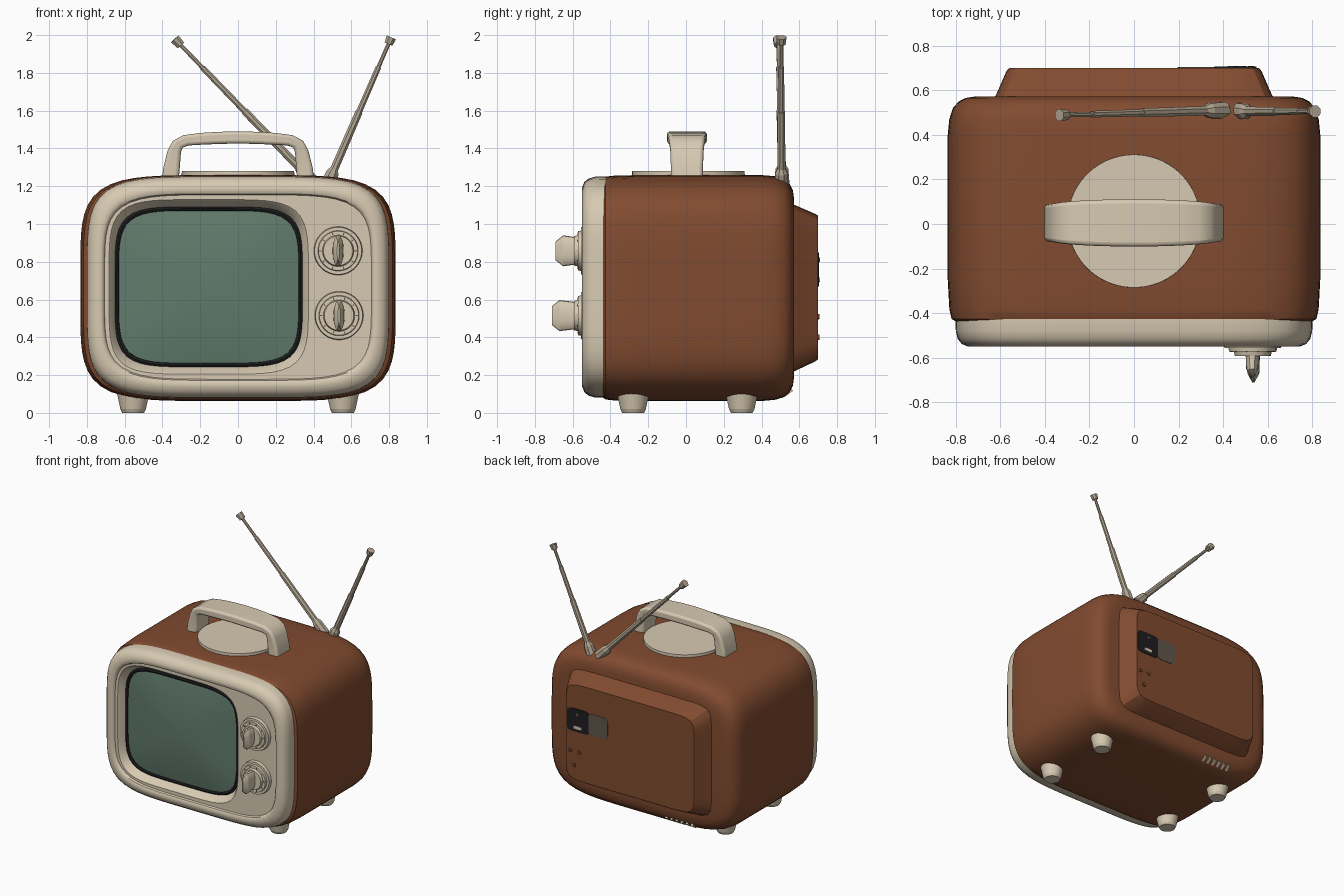
import bpy, bmesh, math
from mathutils import Vector

if "Cube" in bpy.data.objects:
    bpy.data.objects.remove(bpy.data.objects["Cube"])


def material(name, rgb):
    m = bpy.data.materials.new(name)
    m.diffuse_color = (*rgb, 1)
    m.use_nodes = True
    m.node_tree.nodes["Principled BSDF"].inputs["Base Color"].default_value = m.diffuse_color
    return m


BROWN = material("brown_wood", (0.22, 0.07, 0.029))
CREAM = material("cream_plastic", (0.68, 0.59, 0.445))
GLASS = material("green_glass", (0.12, 0.2, 0.152))
BLACK = material("black_rubber", (0.013, 0.013, 0.015))
GREY = material("grey_label", (0.12, 0.095, 0.07))
METAL = material("antenna_metal", (0.46, 0.39, 0.295))


def finish(name, bm, mat, smooth=35):
    bmesh.ops.recalc_face_normals(bm, faces=bm.faces[:])
    me = bpy.data.meshes.new(name)
    bm.to_mesh(me)
    bm.free()
    ob = bpy.data.objects.new(name, me)
    bpy.context.collection.objects.link(ob)
    me.materials.append(mat)
    if smooth:
        bpy.ops.object.select_all(action='DESELECT')
        ob.select_set(True)
        bpy.context.view_layer.objects.active = ob
        bpy.ops.object.shade_smooth_by_angle(angle=math.radians(smooth))
    return ob


def skin(bm, rings):
    """Join equal rings of points with quads and cap both ends."""
    vs = [[bm.verts.new(p) for p in r] for r in rings]
    n = len(vs[0])
    for r0, r1 in zip(vs, vs[1:]):
        for i in range(n):
            j = (i + 1) % n
            bm.faces.new((r0[i], r0[j], r1[j], r1[i]))
    bm.faces.new(vs[0])
    bm.faces.new(vs[-1])


def squircle(y, cx, cz, a, b, n=5, count=96):
    """Rounded-rectangle ring in the plane of constant y."""
    pts = []
    for i in range(count):
        t = 2 * math.pi * i / count
        c, s = math.cos(t), math.sin(t)
        r = (abs(c) ** n + abs(s) ** n) ** (-1 / n)
        pts.append((cx + a * r * c, y, cz + b * r * s))
    return pts


def loft(name, rings, mat, smooth=35):
    bm = bmesh.new()
    skin(bm, [squircle(*r) for r in rings])
    return finish(name, bm, mat, smooth)


def rod(bm, p0, p1, r0, r1, sides):
    """Tapered cylinder between two points."""
    p0, p1 = Vector(p0), Vector(p1)
    q = (p1 - p0).to_track_quat('Z', 'Y')
    ang = [2 * math.pi * (i + 0.5) / sides for i in range(sides)]
    skin(bm, [[p + q @ Vector((r * math.cos(t), r * math.sin(t), 0)) for t in ang]
              for p, r in ((p0, r0), (p1, r1))])


# wooden cabinet
body = [(-.44, .795, .58), (-.425, .818, .59), (-.38, .828, .595), (-.25, .835, .598),
        (.4, .835, .598), (.47, .828, .592), (.52, .812, .577), (.55, .785, .55),
        (.565, .755, .52), (.572, .71, .475)]
loft("cabinet", [(y, 0, .661, a, b) for y, a, b in body], BROWN)

# raised back cover
loft("back_cover", [(.55, 0, .661, .645, .45, 12), (.575, 0, .661, .62, .44, 12),
                    (.685, 0, .663, .572, .39, 12), (.70, 0, .663, .56, .38, 12)], BROWN, 25)

# front bezel, control panel and screen funnel in one skin
SX, SZ = -.155, .667
bezel = [(y, 0, .666, a, b) for y, a, b in
         [(-.425, .80, .586), (-.48, .799, .585), (-.515, .79, .575), (-.538, .772, .557),
          (-.55, .742, .527), (-.55, .722, .507), (-.543, .712, .494), (-.53, .706, .488)]]
bezel += [(-.53, SX, SZ, .528, .462), (-.522, SX, SZ, .52, .454), (-.455, SX, SZ, .492, .42)]
loft("front_bezel", bezel, CREAM)

# dark surround and bulging screen
loft("screen_surround", [(-.45, SX, SZ, .497, .424), (-.478, SX, SZ, .497, .424),
                         (-.484, SX, SZ, .487, .414), (-.478, SX, SZ, .477, .404),
                         (-.46, SX, SZ, .474, .401)], BLACK)
loft("screen", [(-.455, SX, SZ, .48, .407)] +
     [(-.472 - .04 * (1 - f * f), SX, SZ, .48 * f, .407 * f, 2 + 3 * f)
      for f in (1, .85, .7, .5, .3, .1)], GLASS)

# control knobs: dial, hub and wedge-shaped grip
for label, x, z, tip in (("upper", .53, .858, -.69), ("lower", .535, .515, -.71)):
    bm = bmesh.new()
    rod(bm, (x, -.52, z), (x, -.556, z), .13, .125, 40)
    rod(bm, (x, -.55, z), (x, -.572, z), .108, .104, 40)
    rod(bm, (x, -.565, z), (x, -.592, z), .085, .078, 40)
    finish(label + "_dial", bm, CREAM)
    loft(label + "_grip", [(-.57, x, z, .03, .07, 2.5, 16), (tip + .04, x, z, .027, .082, 2.5, 16),
                           (tip, x, z, .005, .05, 2.5, 16)], CREAM, 25)
    # raised dial marks
    bm = bmesh.new()
    for i in range(10):
        t = 2 * math.pi * i / 10
        c, s = math.cos(t), math.sin(t)
        rod(bm, (x + .088 * c, -.572, z + .088 * s), (x + .1 * c, -.572, z + .1 * s), .004, .004, 4)
    finish(label + "_dial_marks", bm, GREY, 0)

# round plate under the handle
bm = bmesh.new()
rod(bm, (0, .013, 1.2), (0, .013, 1.28), .30, .298, 64)
finish("handle_plate", bm, CREAM)

# carrying handle: outer point, inner point, half depth
half = [(.405, 1.22, .315, 1.22, .085), (.395, 1.3, .308, 1.3, .085), (.372, 1.39, .302, 1.38, .088),
        (.345, 1.44, .292, 1.405, .092), (.29, 1.47, .26, 1.416, .097), (.2, 1.482, .19, 1.42, .102),
        (.1, 1.488, .1, 1.424, .105)]
rows = [(-a, b, -c, d, w) for a, b, c, d, w in half] + [(0, 1.49, 0, 1.426, .106)] + half[::-1]
bm = bmesh.new()
skin(bm, [[(ox, .005 - w, oz), (ox, .005 + w, oz), (ix, .005 + w, iz), (ix, .005 - w, iz)]
          for ox, oz, ix, iz, w in rows])
handle = finish("carrying_handle", bm, CREAM, 40)
bev = handle.modifiers.new("rounded_edges", 'BEVEL')
bev.width, bev.segments, bev.limit_method = .018, 3, 'ANGLE'
bev.angle_limit = math.radians(50)

# telescopic antennas
for label, foot, tip in (("left", (.405, .51, 1.215), (-.335, .488, 1.98)),
                         ("right", (.47, .505, 1.2), (.812, .505, 1.988))):
    a, b = Vector(foot), Vector(tip)
    bm = bmesh.new()
    for f0, f1, r0, r1 in ((0, .09, .04, .036), (.09, .12, .036, .022), (.1, .5, .023, .021),
                           (.5, .8, .017, .016), (.8, .96, .012, .011), (.955, 1, .024, .029)):
        rod(bm, a.lerp(b, f0), a.lerp(b, f1), r0, r1, 8)
    finish(label + "_antenna", bm, METAL, 0)

# four tapered feet
for sx, side in ((-1, "left"), (1, "right")):
    for y, end in ((-.28, "front"), (.295, "back")):
        bm = bmesh.new()
        rod(bm, (sx * .555, y, .13), (sx * .555, y, .02), .092, .068, 24)
        rod(bm, (sx * .555, y, .02), (sx * .555, y, 0), .068, .058, 24)
        finish(f"{end}_{side}_foot", bm, CREAM)

# connection plate and label on the back
loft("socket_plate", [(.695, .455, .76, .095, .09, 8, 32), (.705, .455, .76, .095, .09, 8, 32)], BLACK)
loft("back_label", [(.695, .28, .76, .085, .085, 8, 32), (.703, .28, .76, .085, .085, 8, 32)], GREY)
loft("socket_strip", [(.70, .455, .705, .035, .012, 6, 16), (.709, .455, .705, .035, .012, 6, 16)], CREAM)
loft("socket_hole", [(.70, .455, .81, .012, .012, 2, 16), (.709, .455, .81, .012, .012, 2, 16)], GREY)

# small adjusters below the plate
bm = bmesh.new()
for x, z in ((.525, .51), (.445, .51), (.49, .40)):
    rod(bm, (x, .69, z), (x, .708, z), .017, .014, 12)
finish("back_adjusters", bm, BROWN)

# row of short fins on the lower back edge
bm = bmesh.new()
for i in range(6):
    x = -.22 - i * .045
    rod(bm, (x, .52, .095), (x, .56, .125), .014, .014, 4)
finish("vent_fins", bm, CREAM, 0)
